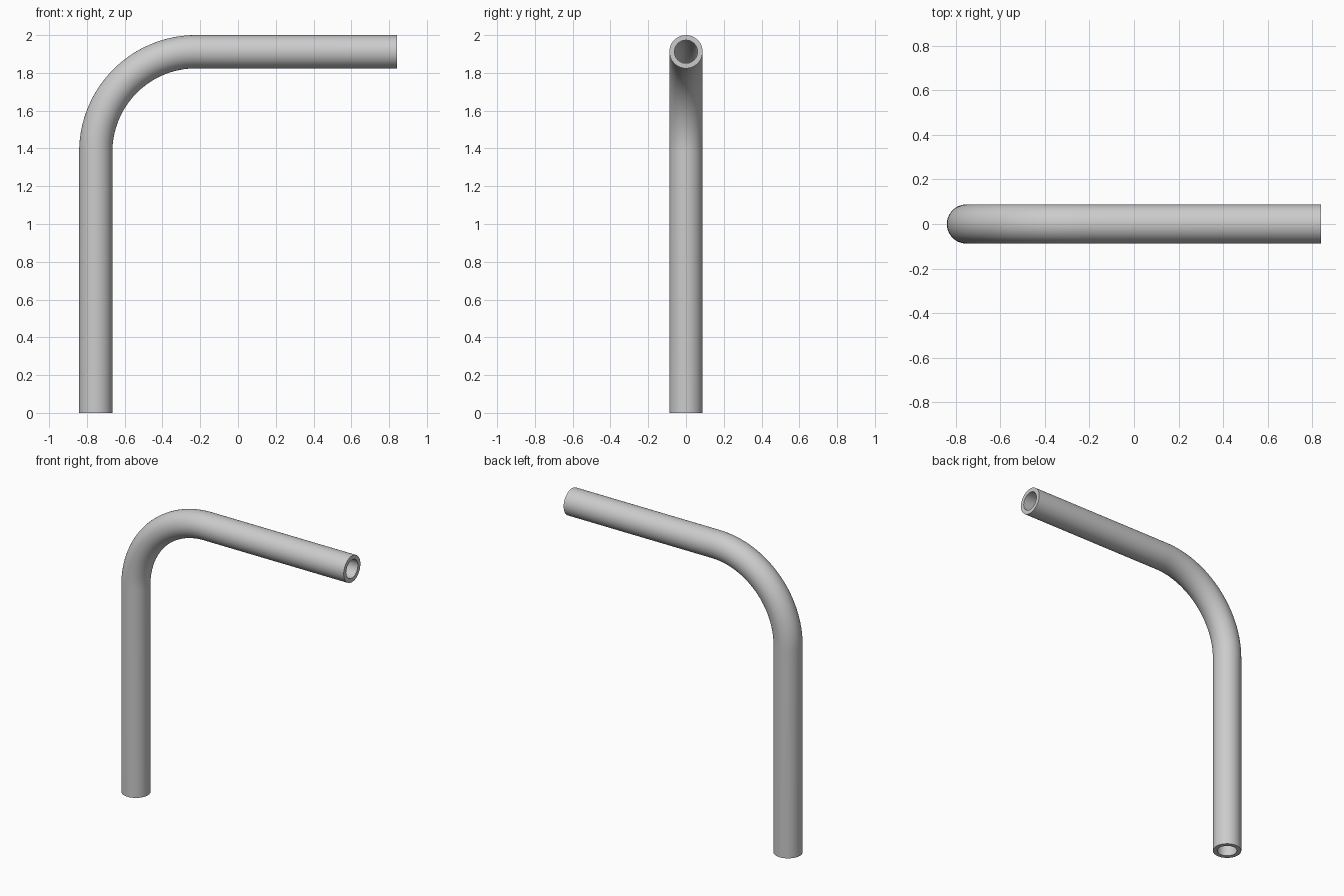
import bpy, bmesh, math
from mathutils import Vector

if "Cube" in bpy.data.objects:
    bpy.data.objects.remove(bpy.data.objects["Cube"])

R_OUT, R_IN = 0.088, 0.061      # pipe wall radii
HALF, TOP = 0.841, 2.0          # overall extents
BEND = 0.53                     # centreline bend radius
SIDES, STEPS = 64, 32

x0, z1 = -HALF + R_OUT, TOP - R_OUT
cx, cz = x0 + BEND, z1 - BEND

# Centreline stations: (position, outward normal in the bend plane)
stations = [(Vector((x0, 0, 0)), Vector((-1, 0, 0)))]
for i in range(STEPS + 1):
    a = math.pi - i / STEPS * math.pi / 2
    n = Vector((math.cos(a), 0, math.sin(a)))
    stations.append((Vector((cx, 0, cz)) + n * BEND, n))
stations.append((Vector((HALF, 0, z1)), Vector((0, 0, 1))))

bm = bmesh.new()


def ring(p, n, r):
    y = Vector((0, 1, 0))
    angles = [2 * math.pi * k / SIDES for k in range(SIDES)]
    return [bm.verts.new(p + n * r * math.cos(t) + y * r * math.sin(t)) for t in angles]


def bridge(a, b):
    for k in range(SIDES):
        j = (k + 1) % SIDES
        bm.faces.new((a[k], a[j], b[j], b[k]))


# Outer skin forward, bore back, closed into one tube by the annular ends
rings = [ring(p, n, R_OUT) for p, n in stations]
rings += [ring(p, n, R_IN) for p, n in reversed(stations)]
for i in range(len(rings)):
    bridge(rings[i], rings[(i + 1) % len(rings)])
bmesh.ops.recalc_face_normals(bm, faces=bm.faces)

mesh = bpy.data.meshes.new("bent_pipe")
bm.to_mesh(mesh)
bm.free()
pipe = bpy.data.objects.new("bent_pipe", mesh)
bpy.context.collection.objects.link(pipe)
bpy.context.view_layer.objects.active = pipe
pipe.select_set(True)
bpy.ops.object.shade_smooth_by_angle(angle=math.radians(30))
